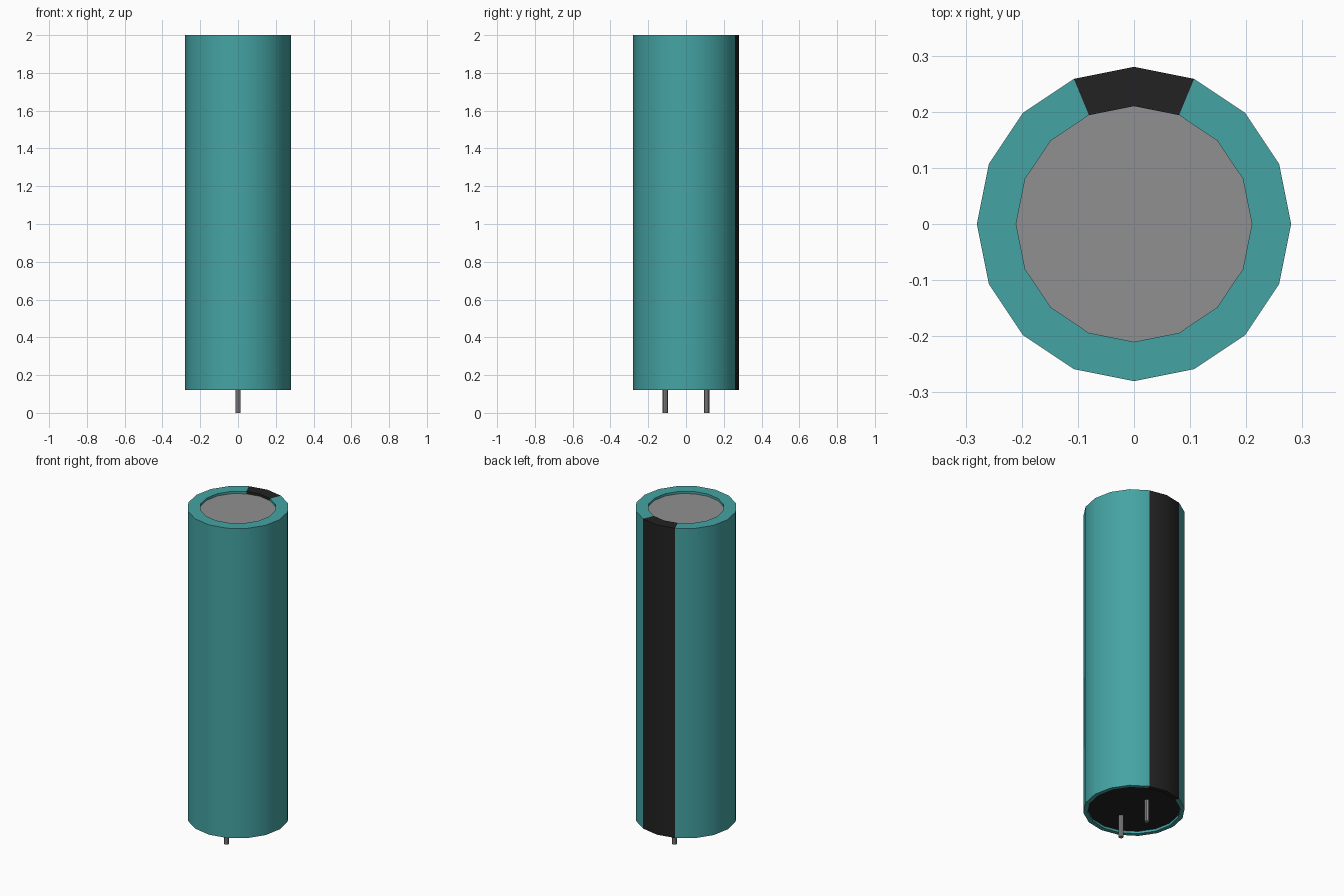
import bpy, bmesh, math

if "Cube" in bpy.data.objects:
    bpy.data.objects.remove(bpy.data.objects["Cube"])

SIDES = 16
R = 0.28                 # sleeve radius
Z0, Z1 = 0.12, 2.0       # sleeve bottom and top
DEPTH = 0.014            # recess of both end faces


def material(name, rgb):
    m = bpy.data.materials.new(name)
    m.diffuse_color = (*rgb, 1)
    m.use_nodes = True
    m.node_tree.nodes["Principled BSDF"].inputs["Base Color"].default_value = m.diffuse_color
    return m


teal = material("teal", (0.06, 0.37, 0.37))
black = material("black", (0.016, 0.016, 0.016))
grey = material("grey", (0.28, 0.28, 0.28))


def finish(bm, name, mats):
    bmesh.ops.recalc_face_normals(bm, faces=bm.faces)
    mesh = bpy.data.meshes.new(name)
    bm.to_mesh(mesh)
    bm.free()
    for m in mats:
        mesh.materials.append(m)
    ob = bpy.data.objects.new(name, mesh)
    bpy.context.collection.objects.link(ob)
    bpy.ops.object.select_all(action='DESELECT')
    ob.select_set(True)
    bpy.context.view_layer.objects.active = ob
    bpy.ops.object.shade_smooth_by_angle(angle=math.radians(30))
    return ob


def ring(bm, r, z):
    return [bm.verts.new((r * math.cos(a), r * math.sin(a), z))
            for a in (2 * math.pi * i / SIDES for i in range(SIDES))]


# Can: one turned profile from the bottom recess over the sleeve to the top recess
profile = [(0.255, Z0 + DEPTH), (0.255, Z0), (R, Z0),
           (R, Z1), (0.21, Z1), (0.21, Z1 - DEPTH)]
bm = bmesh.new()
rings = [ring(bm, r, z) for r, z in profile]
for lower, upper in zip(rings, rings[1:]):
    for i in range(SIDES):
        j = (i + 1) % SIDES
        f = bm.faces.new((lower[i], lower[j], upper[j], upper[i]))
        # Stripe: the two segments at the back
        f.material_index = 1 if i in (SIDES // 4 - 1, SIDES // 4) else 0
bm.faces.new(rings[0]).material_index = 1      # rubber seal
bm.faces.new(rings[-1]).material_index = 2     # metal top
finish(bm, "can", [teal, black, grey])

# Leads
for side, label in ((-1, "front_lead"), (1, "back_lead")):
    bm = bmesh.new()
    bmesh.ops.create_cone(bm, cap_ends=True, segments=8, radius1=0.014,
                          radius2=0.014, depth=Z0 + DEPTH)
    bmesh.ops.translate(bm, verts=bm.verts, vec=(0, side * 0.11, (Z0 + DEPTH) / 2))
    finish(bm, label, [grey])
